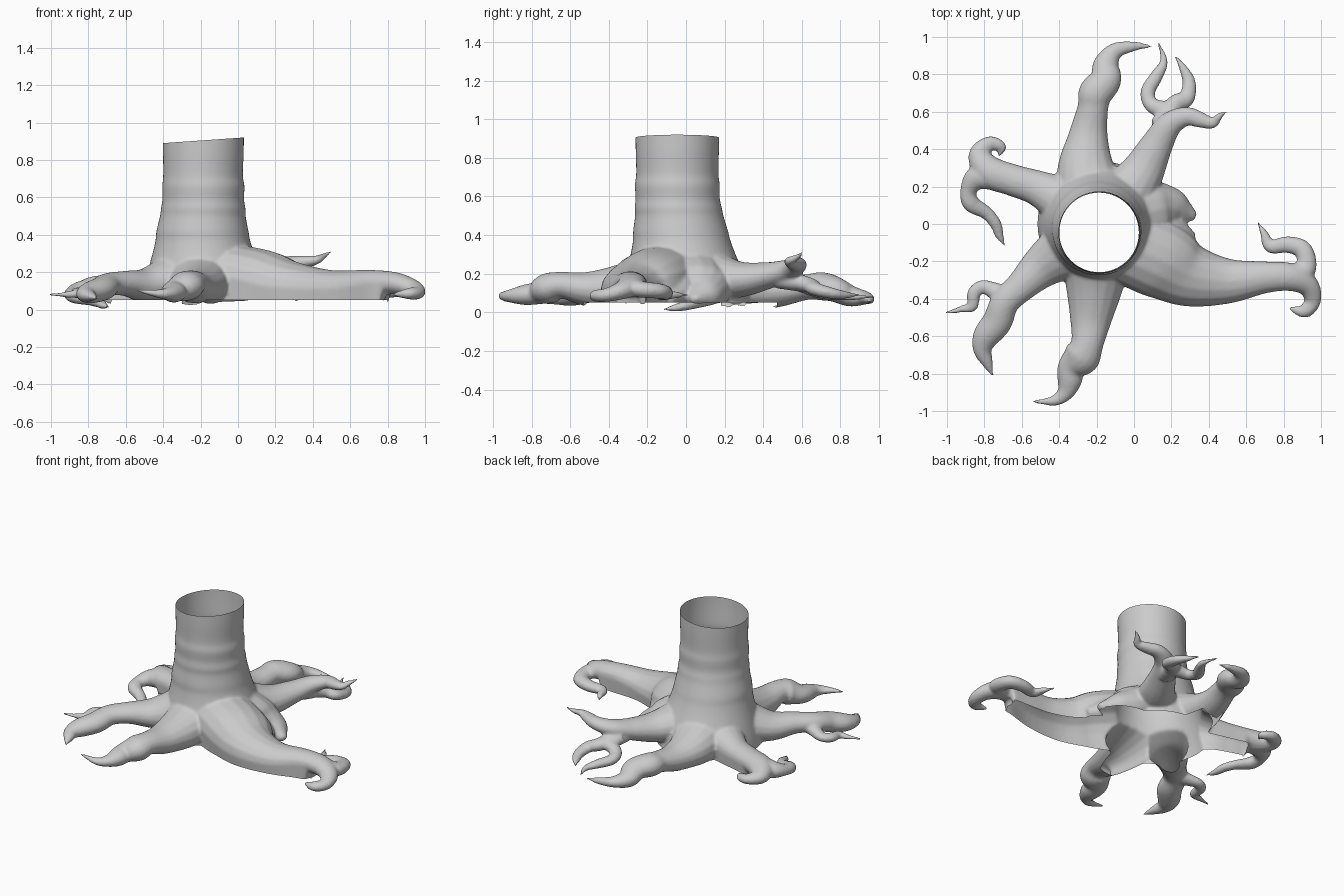
import bpy, bmesh, math
from mathutils import Vector

FLOOR = 0.02       # solid is built down to here, then trimmed at RIM
RIM = 0.05
CORE = Vector((-0.18, -0.03))
bm = bmesh.new()


def reach(v):
    """How far from the trunk centre the open underside extends at this side."""
    if v.x > 0.1 and v.y < -0.1:
        return 1.0
    if v.x < -0.3 and v.y > 0.1:
        return 0.6
    return 0.5


def is_open(v):
    return (v.to_2d() - CORE).length < reach(v)


def skin(rings):
    """Bridge a list of equal rings of points into a closed solid."""
    loops = [[bm.verts.new(p) for p in ring] for ring in rings]
    n = len(loops[0])
    for a, b in zip(loops, loops[1:]):
        for i in range(n):
            j = (i + 1) % n
            bm.faces.new((a[i], a[j], b[j], b[i]))
    bm.faces.new(loops[0][::-1])
    bm.faces.new(loops[-1])


def spline(pts, steps=6):
    """Catmull-Rom through points of any size."""
    p = [Vector(q) for q in pts]
    p = [p[0] * 2 - p[1]] + p + [p[-1] * 2 - p[-2]]
    out = []
    for k in range(1, len(p) - 2):
        a, b, c, d = p[k - 1:k + 3]
        for s in range(steps):
            t = s / steps
            out.append(0.5 * (2 * b + (c - a) * t + (2 * a - 5 * b + 4 * c - d) * t * t
                              + (3 * b - a - 3 * c + d) * t ** 3))
    return out + [p[-2]]


def root(*pts, flat=0.8, sides=16, skirt=False):
    """Tapering root through (x, y, z, half width); a skirt drops its lower half to the ground."""
    path = spline(pts)
    rings = []
    for i, q in enumerate(path):
        t = (path[min(i + 1, len(path) - 1)] - path[max(i - 1, 0)]).to_3d().normalized()
        side = Vector((-t.y, t.x, 0)).normalized()
        up = t.cross(side)
        w = max(q[3], 0.006)
        ring = []
        for k in range(sides):
            a = 2 * math.pi * k / sides
            v = q.to_3d() + side * w * math.cos(a) + up * max(w * flat, 0.008) * math.sin(a)
            if is_open(v):
                v.z = FLOOR if skirt and math.sin(a) < -0.1 else max(v.z, FLOOR)
            v.z = max(v.z, 0.0)
            ring.append(v)
        rings.append(ring)
    skin(rings)


# Trunk: (z, radius, centre x, centre y)
trunk = spline([(FLOOR, .34, -.18, 0), (.12, .325, -.18, 0), (.2, .305, -.18, -.005),
                (.3, .272, -.185, -.015), (.37, .253, -.188, -.022), (.42, .246, -.19, -.028),
                (.5, .229, -.188, -.035), (.54, .226, -.186, -.04), (.59, .218, -.186, -.043),
                (.66, .220, -.185, -.045), (.72, .213, -.187, -.045),
                (.85, .216, -.185, -.045), (1.0, .216, -.185, -.045)])
skin([[(c + r * math.cos(a * math.pi / 24), d + r * math.sin(a * math.pi / 24), z)
       for a in range(48)] for z, r, c, d in trunk])

# Large right root and its back-curling branch
root((-.08, -.1, .2, .2), (.14, -.19, .15, .21), (.3, -.275, .12, .17), (.5, -.305, .115, .122),
     (.7, -.285, .145, .085), (.84, -.285, .14, .075), (.93, -.33, .115, .06),
     (.955, -.41, .09, .045), (.91, -.465, .085, .038), (.83, -.45, .08, .01), skirt=True)
root((.84, -.28, .14, .07), (.92, -.24, .12, .055), (.905, -.14, .11, .05), (.82, -.11, .10, .045),
     (.73, -.12, .09, .036), (.695, -.05, .09, .022), (.66, .01, .09, .004))
# Knobbly web between the right roots
root((-.02, .03, .2, .17), (.11, .07, .12, .17), (.2, .08, .09, .12), (.27, .06, .075, .07),
     (.33, .04, .07, .02))
root((.08, -.02, .16, .12), (.2, -.05, .11, .1), (.31, -.1, .08, .05))

# Raised back right root with two low horns
root((-.08, .1, .2, .17), (.04, .27, .17, .12), (.12, .42, .19, .088), (.19, .53, .22, .068),
     (.28, .575, .245, .052), (.36, .555, .255, .042), (.42, .54, .265, .03), (.455, .575, .285, .02),
     (.5, .605, .31, .005))
root((.14, .48, .17, .06), (.17, .59, .15, .055), (.09, .64, .12, .04), (.075, .71, .1, .04),
     (.12, .79, .09, .035), (.16, .87, .08, .022), (.13, .97, .08, .006))
root((.14, .52, .17, .06), (.22, .64, .14, .05), (.28, .67, .12, .044), (.295, .75, .1, .037),
     (.27, .82, .09, .026), (.22, .9, .09, .006))

# Back root
root((-.2, .08, .18, .2), (-.255, .28, .125, .16), (-.245, .47, .11, .107), (-.22, .62, .13, .083),
     (-.205, .7, .135, .092), (-.15, .77, .12, .083), (-.15, .85, .085, .07), (-.1, .925, .075, .045),
     (0, .95, .065, .027), (.1, .95, .055, .006))

# Back left root: hooked end and a trailing branch
root((-.3, .08, .17, .16), (-.5, .185, .13, .098), (-.65, .235, .12, .085), (-.77, .28, .11, .085),
     (-.825, .37, .095, .06), (-.77, .43, .085, .04), (-.71, .41, .08, .03), (-.725, .36, .08, .006),
     skirt=True)
root((-.7, .26, .11, .08), (-.83, .25, .1, .07), (-.885, .18, .085, .045), (-.87, .11, .07, .047),
     (-.79, .06, .05, .036), (-.74, 0, .035, .032), (-.72, -.06, .022, .024), (-.69, -.12, .015, .005))

# Front left root and its side branch
root((-.3, -.1, .18, .18), (-.48, -.22, .13, .12), (-.6, -.33, .14, .085), (-.69, -.42, .135, .077),
     (-.73, -.52, .11, .08), (-.79, -.6, .09, .072), (-.81, -.67, .08, .052), (-.785, -.74, .07, .032),
     (-.755, -.81, .06, .006))
root((-.64, -.4, .13, .06), (-.74, -.36, .11, .047), (-.81, -.335, .095, .036), (-.855, -.37, .09, .037),
     (-.865, -.44, .085, .03), (-.92, -.455, .08, .02), (-1.01, -.475, .08, .006))

# Front root
root((-.2, -.12, .18, .19), (-.21, -.31, .13, .16), (-.23, -.5, .12, .115), (-.25, -.64, .14, .087),
     (-.28, -.71, .125, .1), (-.335, -.77, .1, .075), (-.345, -.84, .09, .066), (-.37, -.905, .085, .045),
     (-.43, -.945, .085, .028), (-.55, -.95, .105, .006))

# Fuse everything into one skin
bmesh.ops.recalc_face_normals(bm, faces=bm.faces)
mesh = bpy.data.meshes.new("tree_stump")
bm.to_mesh(mesh)
bm.free()
stump = bpy.data.objects.new("tree_stump", mesh)
bpy.context.collection.objects.link(stump)
fuse = stump.modifiers.new("fuse", 'REMESH')
fuse.mode = 'VOXEL'
fuse.voxel_size = 0.0095
soften = stump.modifiers.new("soften", 'SMOOTH')
soften.factor = 0.5
soften.iterations = 7
bpy.context.view_layer.objects.active = stump
stump.select_set(True)
for name in ("fuse", "soften"):
    bpy.ops.object.modifier_apply(modifier=name)

# Open the slanted top and the underside
bm = bmesh.new()
bm.from_mesh(stump.data)


def slice_mesh(co, no, clear):
    bmesh.ops.bisect_plane(bm, geom=bm.verts[:] + bm.edges[:] + bm.faces[:],
                           plane_co=co, plane_no=no, clear_outer=clear)


slice_mesh((.03, 0, .92), (-.07, 0, 1), True)
slice_mesh((0, 0, RIM), (0, 0, 1), False)
low = [f for f in bm.faces if f.calc_center_median().z < RIM and is_open(f.calc_center_median())]
bmesh.ops.delete(bm, geom=low, context='FACES')
bm.to_mesh(stump.data)
bm.free()
bpy.ops.object.shade_smooth_by_angle(angle=math.radians(60))
